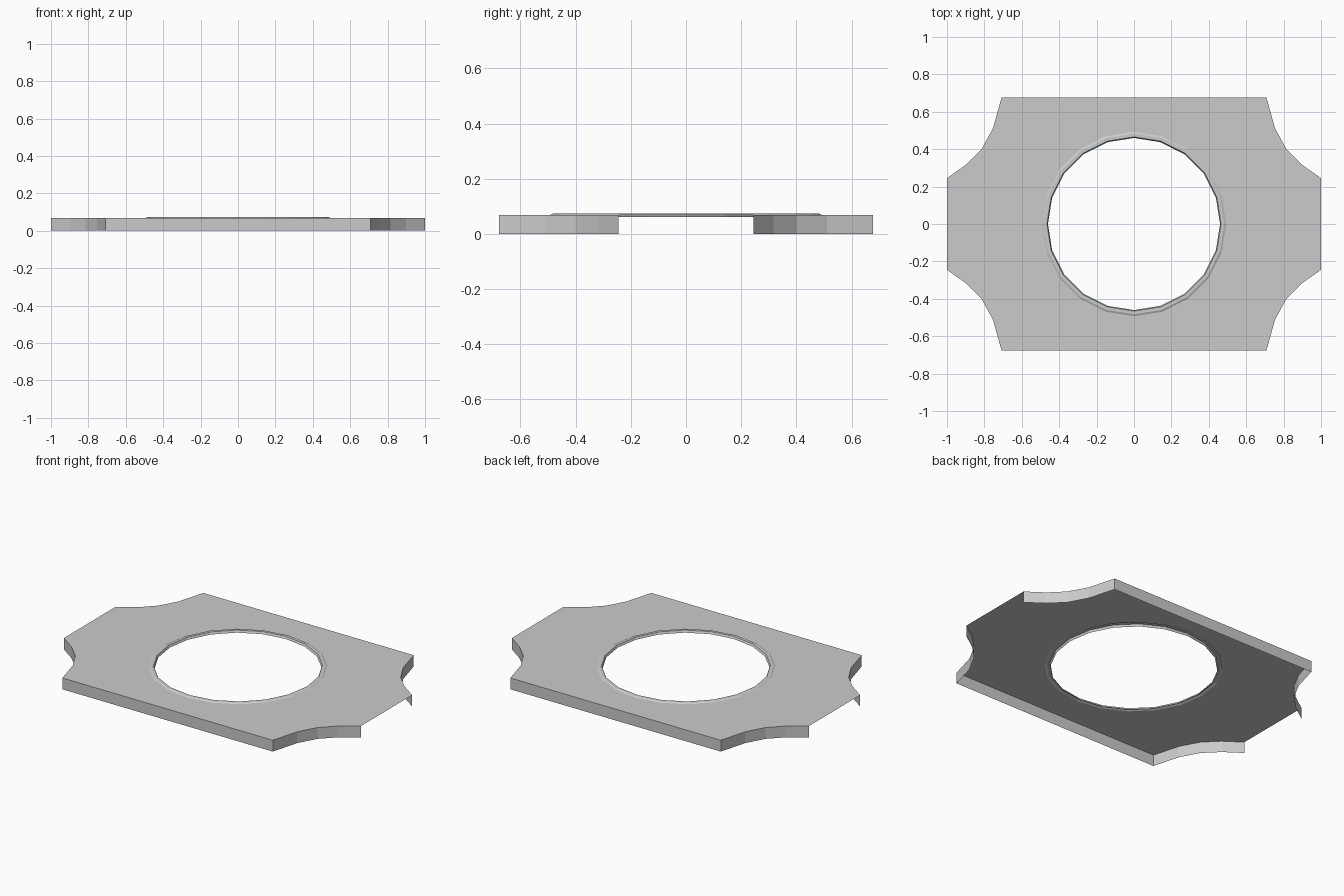
import bpy, bmesh, math

cube = bpy.data.objects.get("Cube")
if cube:
    bpy.data.objects.remove(cube, do_unlink=True)

TOP = 0.069
SIDES = 20

grey = bpy.data.materials.new("plain_grey")
grey.use_nodes = True
grey.diffuse_color = (0.6, 0.6, 0.6, 1)
grey.node_tree.nodes["Principled BSDF"].inputs["Base Color"].default_value = (0.6, 0.6, 0.6, 1)


def finish(bm, name):
    mesh = bpy.data.meshes.new(name)
    bm.to_mesh(mesh)
    bm.free()
    mesh.materials.append(grey)
    obj = bpy.data.objects.new(name, mesh)
    bpy.context.collection.objects.link(obj)
    return obj


def ring(bm, radius, z):
    angles = [2 * math.pi * i / SIDES for i in range(SIDES)]
    return [bm.verts.new((radius * math.cos(a), radius * math.sin(a), z)) for a in angles]


def loop_edges(bm, verts):
    return [bm.edges.new((v, verts[i - 1])) for i, v in enumerate(verts)]


# Counter-clockwise outline: one scooped corner mirrored to all four
corner = [(1.0, 0.245), (0.898, 0.317), (0.815, 0.4), (0.754, 0.512), (0.708, 0.677)]
half = corner + [(-x, y) for x, y in reversed(corner)]
outline = half + [(-x, -y) for x, y in half]

# Thin top sheet with a round opening
bm = bmesh.new()
outer = [bm.verts.new((x, y, TOP)) for x, y in outline]
edges = loop_edges(bm, outer) + loop_edges(bm, ring(bm, 0.493, TOP))
bmesh.ops.triangle_fill(bm, edges=edges, use_beauty=True, normal=(0, 0, 1))
for f in bm.faces:
    f.normal_update()
    if f.normal.z < 0:
        f.normal_flip()
finish(bm, "top_plate")

# Single-sided skirt, open at the two narrow ends
bm = bmesh.new()
upper = [bm.verts.new((x, y, TOP)) for x, y in outline]
lower = [bm.verts.new((x, y, 0)) for x, y in outline]
for i in range(len(outline)):
    j = (i + 1) % len(outline)
    if abs(outline[i][0] + outline[j][0]) < 1.99:
        bm.faces.new((lower[i], lower[j], upper[j], upper[i]))
finish(bm, "side_skirt")

# Slightly raised rim around the opening
bm = bmesh.new()
profile = [(0.493, TOP), (0.483, TOP + 0.005), (0.466, TOP + 0.005), (0.46, TOP - 0.008)]
rings = [ring(bm, r, z) for r, z in profile]
for a, b in zip(rings, rings[1:]):
    for i in range(SIDES):
        j = (i + 1) % SIDES
        bm.faces.new((a[i], a[j], b[j], b[i]))
finish(bm, "hole_rim")
